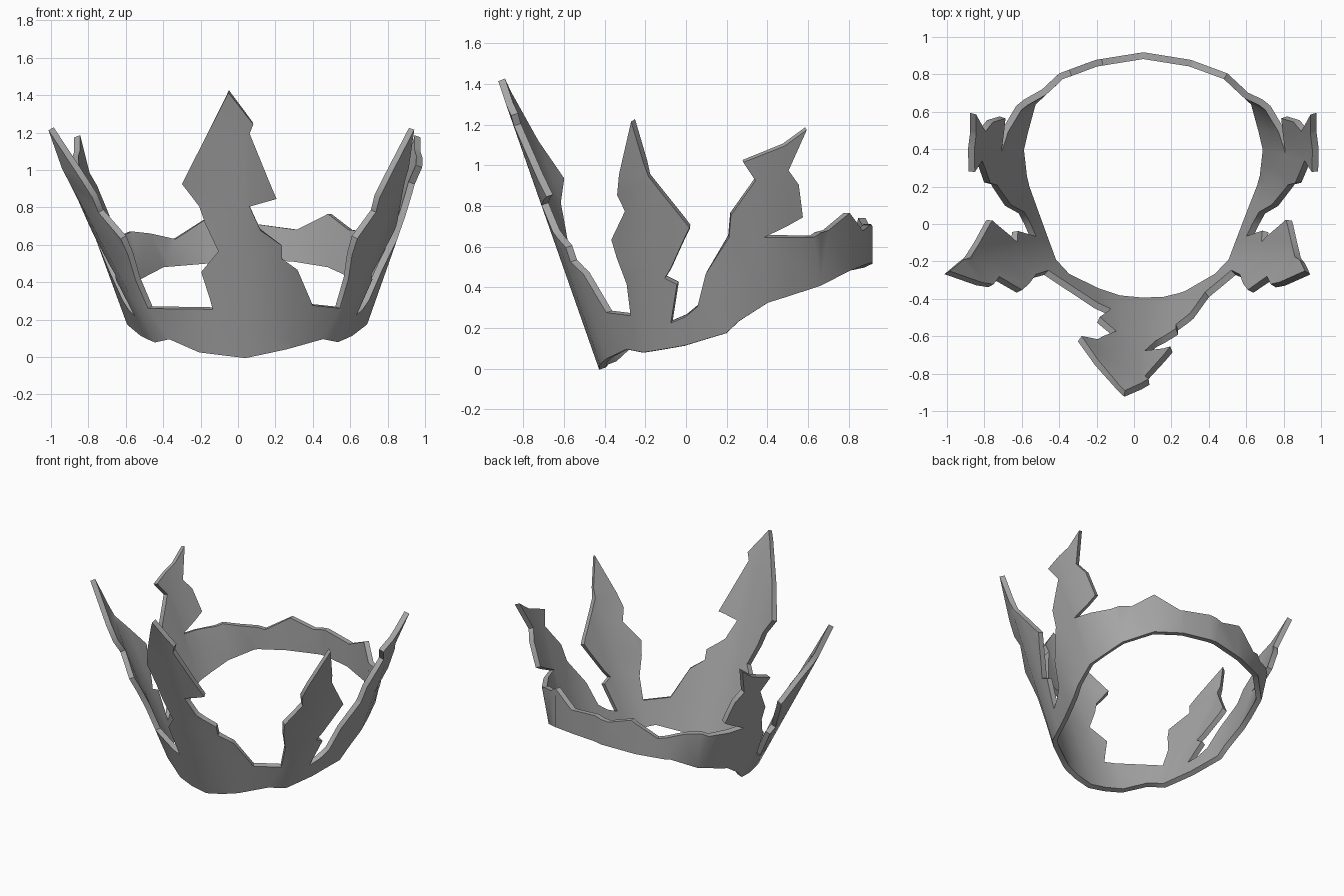
import bpy, bmesh, math
from mathutils import Vector

if "Cube" in bpy.data.objects:
    bpy.data.objects.remove(bpy.data.objects["Cube"])

# side wall profile: y, half width at bottom edge, bottom z, outward flare per unit z
SIDE = [(-.40, .20, .02, .60), (-.36, .27, .04, .58), (-.28, .40, .10, .49),
        (-.20, .475, .085, .47), (0, .55, .12, .43), (.2, .625, .18, .36),
        (.4, .655, .33, .36), (.59, .61, .39, .38), (.65, .59, .41, .15)]
BACK = [(0, .90), (.25, .86), (.44, .79), (.59, .65)]   # distance from middle, y


def lerp_table(table, t):
    if t <= table[0][0]:
        return table[0][1:]
    for a, b in zip(table, table[1:]):
        if t <= b[0]:
            f = (t - a[0]) / (b[0] - a[0])
            return [p + (q - p) * f for p, q in zip(a[1:], b[1:])]
    return table[-1][1:]


def middle(y, z):
    """x of the crown's centre line, leaning a little at the front"""
    return .05 - .07 * z * max(0, min(1, (.25 - y) / .5))


def side_point(sign):
    def f(y, z):
        w, zb, k = lerp_table(SIDE, y)
        return Vector((middle(y, z) + sign * (w + k * (z - zb)), y, z))
    return f


def front_point(x, z):
    u = x - middle(-1, z)
    return Vector((x, -.41 - .35 * z + (1 + .3 * z) * u * u - .1 * u * z, z))


def back_point(x, z):
    return Vector((x, lerp_table(BACK, abs(x - .05))[0], z))


SEAMS = [side_point(s)(y, z) for s in (-1, 1)
         for y, z in ((-.28, .10), (-.26, .265), (.65, .41), (.65, .67))]


def add_panel(target, outline, cuts, mapping):
    """Fill a flat outline, cut it into strips and bend it onto the crown wall"""
    bm = bmesh.new()
    bm.faces.new([bm.verts.new((a, 0, b)) for a, b in outline])
    bm.normal_update()
    bmesh.ops.triangulate(bm, faces=bm.faces[:])
    for c in cuts:
        bmesh.ops.bisect_plane(bm, geom=bm.verts[:] + bm.edges[:] + bm.faces[:],
                               dist=.004, plane_co=(c, 0, 0), plane_no=(1, 0, 0))
    bmesh.ops.triangulate(bm, faces=bm.faces[:])
    for v in bm.verts:
        v.co = mapping(v.co.x, v.co.z)
        for s in SEAMS:
            if (v.co - s).length < .07 and mapping in (front_point, back_point):
                v.co = s
    me = bpy.data.meshes.new("panel")
    bm.to_mesh(me)
    bm.free()
    target.from_mesh(me)
    bpy.data.meshes.remove(me)


# front wall with the tall spike (x, z)
front = [(-.358, .10), (-.2, .03), (.04, 0), (.25, .045), (.443, .10), (.53, .265),
         (.39, .28), (.31, .47), (.23, .53), (.23, .60), (.12, .68), (.06, .81),
         (.20, .85), (.06, 1.2), (.08, 1.25), (-.05, 1.42), (-.29, .93), (-.20, .81),
         (-.17, .72), (-.10, .57), (-.19, .46), (-.14, .30), (-.13, .26), (-.468, .265)]

# side wall with two jagged spikes (y, z)
side = [(-.28, .10), (-.20, .085), (0, .12), (.2, .18), (.26, .24), (.4, .33),
        (.65, .41), (.65, .67), (.62, .65), (.38, .65), (.5, .71), (.57, .75),
        (.55, .91), (.5, .98), (.59, 1.18), (.48, 1.1), (.28, 1.02), (.34, .93),
        (.22, .76), (.21, .65), (.1, .47), (.06, .31), (0, .26), (-.07, .23),
        (-.04, .42), (-.10, .45), (-.07, .5), (.02, .70), (-.1, .85), (-.18, .95),
        (-.26, 1.22), (-.32, .96), (-.33, .86), (-.29, .78), (-.36, .64),
        (-.33, .55), (-.28, .42), (-.26, .265)]

# low wavy back wall (x, z)
back = [(-.54, .41), (-.41, .48), (-.16, .50), (.1, .52), (.3, .51), (.49, .48),
        (.64, .41), (.68, .67), (.6, .68), (.49, .765), (.32, .68), (.1, .71),
        (0, .69), (-.17, .74), (-.34, .63), (-.48, .66), (-.58, .67)]

bm = bmesh.new()
add_panel(bm, front, (-.2, -.08, .04, .16, .28), front_point)
for sign in (-1, 1):
    add_panel(bm, side, (-.2, -.1, 0, .1, .2, .3, .4, .5), side_point(sign))
add_panel(bm, back, (-.39, -.2, .05, .3, .49), back_point)
bmesh.ops.remove_doubles(bm, verts=bm.verts[:], dist=.001)
bmesh.ops.recalc_face_normals(bm, faces=bm.faces[:])
mesh = bpy.data.meshes.new("crown")
bm.to_mesh(mesh)
bm.free()
crown = bpy.data.objects.new("crown", mesh)
bpy.context.collection.objects.link(crown)

# dark metal
metal = bpy.data.materials.new("dark_metal")
metal.diffuse_color = (.38, .38, .38, 1)
metal.use_nodes = True
metal.node_tree.nodes["Principled BSDF"].inputs["Base Color"].default_value = metal.diffuse_color
mesh.materials.append(metal)

# sheet thickness, then soft walls with crisp rims
solid = crown.modifiers.new("thickness", 'SOLIDIFY')
solid.thickness = .036
solid.offset = 0
bpy.context.view_layer.objects.active = crown
crown.select_set(True)
bpy.ops.object.modifier_apply(modifier="thickness")
bpy.ops.object.shade_smooth_by_angle(angle=math.radians(40))
